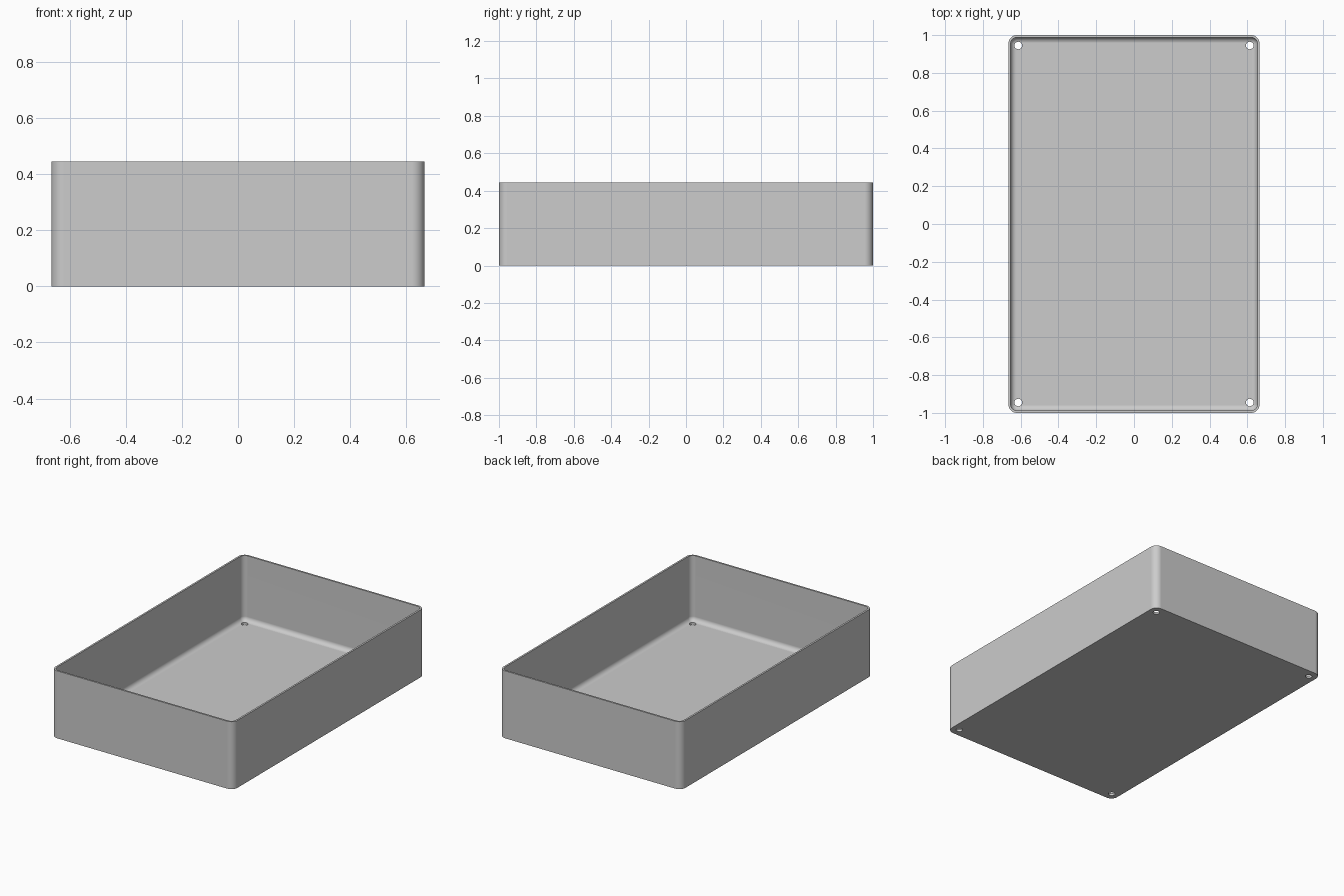
import bpy, bmesh, math

cube = bpy.data.objects.get("Cube")
if cube:
    bpy.data.objects.remove(cube, do_unlink=True)

HALF_X, HALF_Y, HEIGHT = 0.665, 1.0, 0.445
WALL, FLOOR, CORNER, FILLET = 0.012, 0.014, 0.045, 0.03
HOLE_X, HOLE_Y, HOLE_R = 0.613, 0.945, 0.02
STEPS = 8

grey = bpy.data.materials.new("light_grey")
grey.use_nodes = True
colour = (0.604, 0.604, 0.604, 1)
grey.diffuse_color = colour
grey.node_tree.nodes["Principled BSDF"].inputs["Base Color"].default_value = colour


def ring(bm, inset, z):
    """Rounded rectangle of vertices, inset from the outer outline."""
    verts = []
    for quarter, (sx, sy) in enumerate([(1, 1), (-1, 1), (-1, -1), (1, -1)]):
        for i in range(STEPS + 1):
            a = (quarter + i / STEPS) * math.pi / 2
            x = sx * (HALF_X - CORNER) + (CORNER - inset) * math.cos(a)
            y = sy * (HALF_Y - CORNER) + (CORNER - inset) * math.sin(a)
            verts.append(bm.verts.new((x, y, z)))
    return verts


# Tray shell: outside wall, rim, inside wall, filleted floor
profile = [(0, 0), (0, HEIGHT), (WALL, HEIGHT)]
for i in range(STEPS + 1):
    a = i / STEPS * math.pi / 2
    profile.append((WALL + FILLET * (1 - math.cos(a)),
                    FLOOR + FILLET * (1 - math.sin(a))))
bm = bmesh.new()
rings = [ring(bm, *p) for p in profile]
for low, high in zip(rings, rings[1:]):
    for i in range(len(low)):
        j = (i + 1) % len(low)
        bm.faces.new((low[i], low[j], high[j], high[i]))
bm.faces.new(rings[0])
bm.faces.new(rings[-1])
bmesh.ops.recalc_face_normals(bm, faces=bm.faces[:])
mesh = bpy.data.meshes.new("tray")
bm.to_mesh(mesh)
bm.free()
mesh.materials.append(grey)
tray = bpy.data.objects.new("tray", mesh)
bpy.context.collection.objects.link(tray)

# Screw holes through the floor corners
bm = bmesh.new()
for sx in (-1, 1):
    for sy in (-1, 1):
        made = bmesh.ops.create_cone(bm, cap_ends=True, segments=32,
                                     radius1=HOLE_R, radius2=HOLE_R, depth=0.2)
        bmesh.ops.translate(bm, verts=made["verts"],
                            vec=(sx * HOLE_X, sy * HOLE_Y, 0))
hole_mesh = bpy.data.meshes.new("hole_cutter")
bm.to_mesh(hole_mesh)
bm.free()
hole_mesh.materials.append(grey)
cutter = bpy.data.objects.new("hole_cutter", hole_mesh)
cutter.hide_render = True
bpy.context.collection.objects.link(cutter)

cut = tray.modifiers.new("holes", 'BOOLEAN')
cut.operation = 'DIFFERENCE'
cut.solver = 'EXACT'
cut.object = cutter
bpy.ops.object.select_all(action='DESELECT')
tray.select_set(True)
bpy.context.view_layer.objects.active = tray
bpy.ops.object.modifier_apply(modifier=cut.name)
bpy.data.objects.remove(cutter, do_unlink=True)

# Smooth corners and fillet, with flat walls and floor
bpy.ops.object.shade_smooth_by_angle(angle=math.radians(35))
weighted = tray.modifiers.new("weighted_normals", 'WEIGHTED_NORMAL')
weighted.keep_sharp = True
